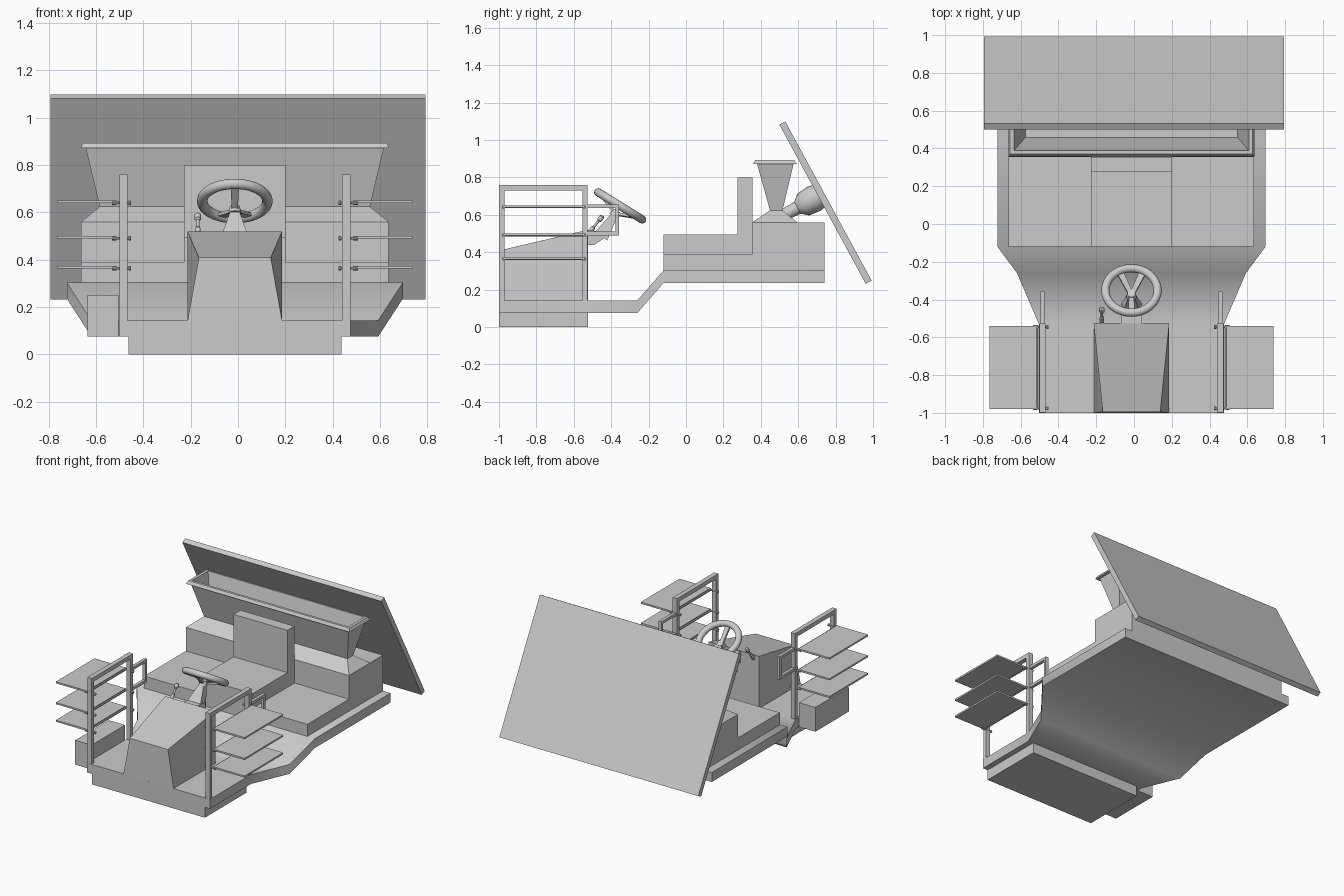
import bpy, bmesh, math
from mathutils import Vector, Matrix

if "Cube" in bpy.data.objects:
    bpy.data.objects.remove(bpy.data.objects["Cube"])

C = -0.0135  # x of the vehicle's centre plane


def mesh(name, verts, faces, smooth=None):
    me = bpy.data.meshes.new(name)
    me.from_pydata([tuple(v) for v in verts], [], faces)
    bm = bmesh.new()
    bm.from_mesh(me)
    bmesh.ops.recalc_face_normals(bm, faces=bm.faces)
    bm.to_mesh(me)
    bm.free()
    ob = bpy.data.objects.new(name, me)
    bpy.context.collection.objects.link(ob)
    if smooth:
        bpy.ops.object.select_all(action='DESELECT')
        bpy.context.view_layer.objects.active = ob
        ob.select_set(True)
        bpy.ops.object.shade_smooth_by_angle(angle=math.radians(smooth))
    return ob


def loft(name, rings, smooth=None):
    """Skin a list of equal-length rings and cap both ends."""
    n = len(rings[0])
    verts = [v for r in rings for v in r]
    faces = [(i * n + j, i * n + (j + 1) % n, (i + 1) * n + (j + 1) % n, (i + 1) * n + j)
             for i in range(len(rings) - 1) for j in range(n)]
    faces += [tuple(range(n)), tuple(range(len(verts) - n, len(verts)))]
    return mesh(name, verts, faces, smooth)


def rect(hx, y0, y1, z):
    return [(C - hx, y0, z), (C + hx, y0, z), (C + hx, y1, z), (C - hx, y1, z)]


def box(name, x0, x1, y0, y1, z0, z1):
    return loft(name, [[(x0, y0, z), (x1, y0, z), (x1, y1, z), (x0, y1, z)] for z in (z0, z1)])


def turned(name, start, end, profile, sides=24):
    """Round part along start-end; profile holds (fraction, radius)."""
    a, b = Vector(start), Vector(end)
    q = (b - a).to_track_quat('Z', 'Y')
    rings = [[a.lerp(b, t) + q @ Vector((r * math.cos(k * math.tau / sides),
              r * math.sin(k * math.tau / sides), 0)) for k in range(sides)] for t, r in profile]
    return loft(name, rings, 35)


# Stepped floor that widens towards the rear
stations = [(-1.0, .49, .075), (-.53, .49, .075), (-.26, .606, .075), (-.12, .71, .235), (.74, .71, .235)]
loft('floor', [[(C - w, y, z), (C + w, y, z), (C + w, y, z + .068), (C - w, y, z + .068)]
               for y, w, z in stations], 60)
box('plinth', C - .45, C + .45, -1, -.525, 0, .075)
box('side_box', -.636, -.505, -.945, -.565, .075, .25)

# Console
loft('console', [rect(.2, -1, -.525, .14),
                 [(C - .152, -.995, .41), (C + .152, -.995, .41), (C + .2, -.525, .52), (C - .2, -.525, .52)]])

# Seat and rear deck
box('seat_platform', C - .65, C + .65, -.12, .355, .30, .39)
box('seat', C - .215, C + .215, -.12, .275, .39, .495)
box('backrest', C - .215, C + .215, .275, .355, .39, .80)
box('rear_deck', C - .65, C + .65, .355, .74, .30, .56)

# Open hopper on its sloped base
loft('hopper_base', [rect(.65, .355, .595, .56), rect(.57, .45, .515, .625)])
loft('hopper', [rect(.57, .45, .515, .62), rect(.63, .38, .575, .872), rect(.652, .358, .592, .872),
                rect(.642, .370, .580, .893), rect(.622, .388, .567, .893), rect(.562, .458, .507, .635)])

# Tilted rear panel and its two mounts
d = Vector((0, .477, -.879))   # down the panel
n = Vector((0, -.879, -.477))  # towards the front
mid = Vector((0, .746, .665))
loft('rear_panel', [[Vector((x, 0, 0)) + mid + d * (.484 * a) + n * (.018 * b)
                     for a, b in ((-1, -1), (1, -1), (1, 1), (-1, 1))] for x in (-.793, .793)])
for s in (-1, 1):
    p = Vector((C + s * .33, .71, .70))
    turned('panel_mount', p, p + n * .25,
           [(0, .068), (.12, .073), (.38, .066), (.52, .036), (1, .03)])

# Shelf racks, mirrored on both sides
for s in (-1, 1):
    def sbox(name, a, b, *rest):
        xs = sorted((C + s * a, C + s * b))
        return box(name, xs[0], xs[1], *rest)
    for y in (-.985, -.54):
        sbox('rack_post', .454, .488, y - .014, y + .014, .14, .76)
    sbox('rack_top_bar', .454, .488, -.971, -.554, .73, .76)
    for z in (.49, .636):
        sbox('grab_rail', .460, .482, -.526, -.358, z, z + .02)
    sbox('grab_rail_end', .460, .482, -.378, -.358, .51, .636)
    for z in (.368, .495, .645):
        sbox('shelf', .503, .752, -.98, -.54, z - .006, z + .006)
        turned('hinge_rod', (C + s * .498, -.98, z - .004), (C + s * .498, -.535, z - .004), [(0, .006), (1, .006)], 10)
        for y in (-.975, -.545):
            turned('shelf_pin', (C + s * .438, y, z - .004), (C + s * .52, y, z - .004),
                   [(0, .01), (.14, .01), (.14, .006), (.75, .006), (.75, .01), (1, .01)], 10)

# Steering wheel, spokes and column
axis = Vector((0, .525, .851))
u, v = Vector((1, 0, 0)), Vector((0, .851, -.525))
centre = Vector((C, -.352, .648))
bpy.ops.mesh.primitive_torus_add(major_radius=.138, minor_radius=.022, major_segments=48, minor_segments=16,
                                 location=centre, rotation=axis.to_track_quat('Z', 'Y').to_euler())
wheel = bpy.context.object
wheel.name = 'steering_wheel'
bpy.ops.object.shade_smooth_by_angle(angle=math.radians(60))
hub = centre - axis * .05
for ang in (-28, 28, 180):
    a = math.radians(ang)
    out = u * math.sin(a) + v * math.cos(a)
    side = u * math.cos(a) - v * math.sin(a)
    loft('wheel_spoke', [[p + side * (i * w) + axis * (j * .008) for i, j in ((-1, -1), (1, -1), (1, 1), (-1, 1))]
                         for p, w in ((hub, .012), (centre + out * .135, .018))])
turned('wheel_hub', hub - axis * .015, hub + axis * .02, [(0, .028), (1, .022)])
foot = Vector((C, -.455, .485))
loft('steering_column', [[p + u * (i * w) + v * (j * h) for i, j in ((-1, -1), (1, -1), (1, 1), (-1, 1))]
                         for p, w, h in ((foot, .055, .04), (hub, .016, .016))])
loft('column_bracket', [[(C - .055, y, a), (C + .055, y, a), (C + .055, y, b), (C - .055, y, b)]
                        for y, a, b in ((-.53, .44, .515), (-.49, .44, .515), (-.43, .48, .51))])

# Control lever
turned('lever', (-.17, -.53, .49), (-.17, -.445, .595),
       [(0, .012), (.4, .012), (.45, .007), (.72, .007), (.78, .014), (.95, .014), (1, .007)], 14)
